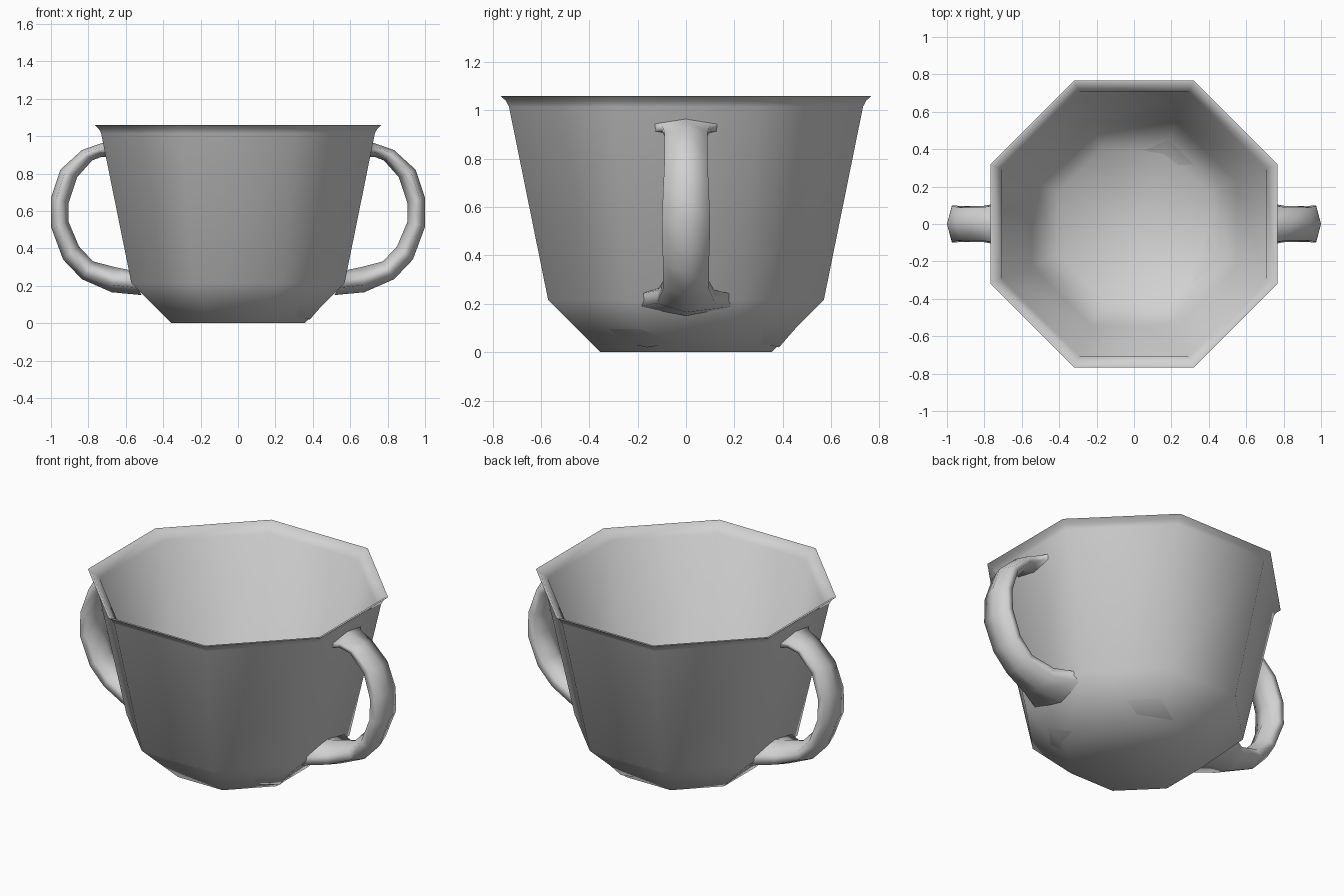
import bpy, math

if "Cube" in bpy.data.objects:
    bpy.data.objects.remove(bpy.data.objects["Cube"])

grey = bpy.data.materials.new("grey_ceramic")
grey.diffuse_color = (0.64, 0.64, 0.64, 1)
grey.use_nodes = True
grey.node_tree.nodes["Principled BSDF"].inputs["Base Color"].default_value = grey.diffuse_color
C8 = math.cos(math.pi / 8)


def make(name, verts, faces, angle):
    me = bpy.data.meshes.new(name)
    me.from_pydata(verts, [], faces)
    me.materials.append(grey)
    ob = bpy.data.objects.new(name, me)
    bpy.context.collection.objects.link(ob)
    bpy.ops.object.select_all(action='DESELECT')
    ob.select_set(True)
    bpy.context.view_layer.objects.active = ob
    bpy.ops.object.mode_set(mode='EDIT')
    bpy.ops.mesh.select_all(action='SELECT')
    bpy.ops.mesh.normals_make_consistent(inside=False)
    bpy.ops.object.mode_set(mode='OBJECT')
    bpy.ops.object.shade_smooth_by_angle(angle=math.radians(angle))
    return ob


def bridge(rings, n):
    return [(r * n + i, r * n + (i + 1) % n, (r + 1) * n + (i + 1) % n, (r + 1) * n + i)
            for r in range(rings - 1) for i in range(n)]


# octagonal cup: outer base up to the rim, then down the inside (flat radius, z)
profile = [(0.355, 0), (0.57, 0.215), (0.732, 1.015), (0.745, 1.04), (0.768, 1.06),
           (0.755, 1.06), (0.707, 1.01), (0.546, 0.205), (0.405, 0.07)]
verts = []
for r, z in profile:
    for i in range(8):
        a = math.pi / 8 + i * math.pi / 4
        verts.append((r / C8 * math.cos(a), r / C8 * math.sin(a), z))
faces = bridge(len(profile), 8)
faces.append(tuple(reversed(range(8))))
last = (len(profile) - 1) * 8
# inner floor as a fan, so that two corners can dip through the base
verts.append((0, 0, 0.06))
faces += [(last + i, last + (i + 1) % 8, len(verts) - 1) for i in range(8)]
for i in (1, 7):
    x, y, z = verts[last + i]
    verts[last + i] = (x * 0.95, y * 0.95, 0.02)
make("cup_body", verts, faces, 60)

# handle stations: outer x, z, inner x, z, half width
stations = [(0.716, 0.966, 0.702, 0.89, 0.135), (0.745, 0.957, 0.735, 0.887, 0.10),
            (0.835, 0.925, 0.78, 0.87, 0.088), (0.95, 0.82, 0.86, 0.78, 0.088),
            (1.0, 0.67, 0.905, 0.645, 0.095), (1.0, 0.515, 0.905, 0.54, 0.10),
            (0.935, 0.34, 0.85, 0.41, 0.095), (0.835, 0.235, 0.775, 0.33, 0.095),
            (0.675, 0.165, 0.66, 0.30, 0.12), (0.515, 0.15, 0.588, 0.285, 0.19)]
# cross-section: share of half width, depth from the outer side
section = [(0, 0), (1, 0.28), (0.97, 0.68), (0, 1), (-0.97, 0.68), (-1, 0.28)]
for side, name in ((1, "right_handle"), (-1, "left_handle")):
    verts = [(side * (ox + (ix - ox) * t), w * s, oz + (iz - oz) * t)
             for ox, oz, ix, iz, w in stations for s, t in section]
    make(name, verts, bridge(len(stations), 6), 180)
